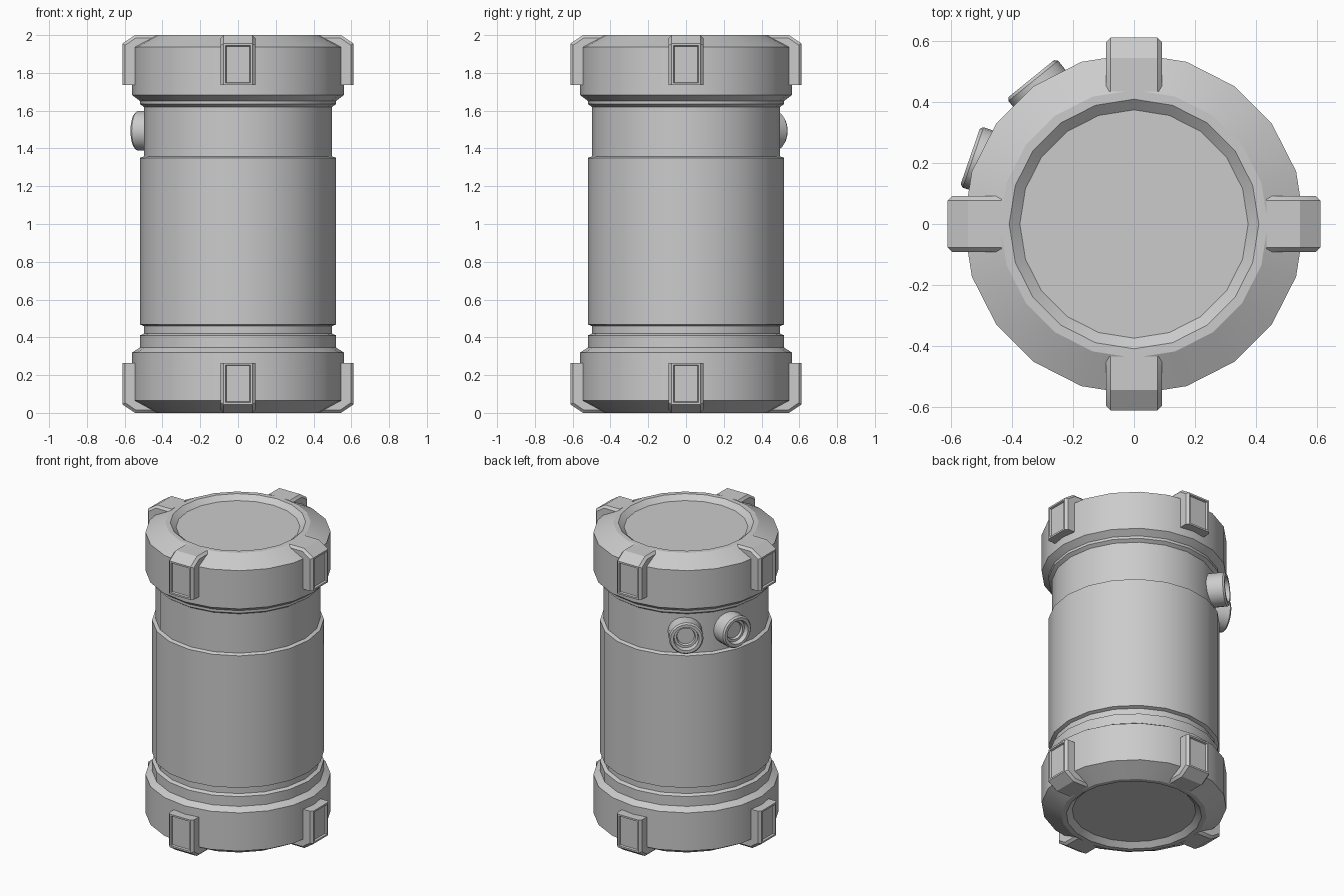
import bpy, bmesh, math
from mathutils import Matrix, Vector

if "Cube" in bpy.data.objects:
    bpy.data.objects.remove(bpy.data.objects["Cube"])


def finish(bm, name, angle=25):
    bmesh.ops.recalc_face_normals(bm, faces=bm.faces)
    me = bpy.data.meshes.new(name)
    bm.to_mesh(me)
    bm.free()
    ob = bpy.data.objects.new(name, me)
    bpy.context.collection.objects.link(ob)
    bpy.ops.object.select_all(action='DESELECT')
    ob.select_set(True)
    bpy.context.view_layer.objects.active = ob
    bpy.ops.object.shade_smooth_by_angle(angle=math.radians(angle))
    return ob


def lathe(name, profile, sides, matrix=Matrix()):
    # Rings from (radius, height) pairs, closed by flat caps
    bm = bmesh.new()
    rings = [[bm.verts.new((r * math.cos(2 * math.pi * i / sides),
                            r * math.sin(2 * math.pi * i / sides), z))
              for i in range(sides)] for r, z in profile]
    for a, b in zip(rings, rings[1:]):
        for i in range(sides):
            j = (i + 1) % sides
            bm.faces.new((a[i], a[j], b[j], b[i]))
    bm.faces.new(rings[0])
    bm.faces.new(rings[-1])
    bmesh.ops.transform(bm, matrix=matrix, verts=bm.verts)
    return finish(bm, name)


# Canister: bottom cap, grooved neck, barrel, upper neck, top cap
lathe("canister_body", [
    (0.375, 0.03), (0.41, 0), (0.44, 0), (0.56, 0.065), (0.56, 0.32),
    (0.52, 0.345), (0.52, 0.41), (0.498, 0.42), (0.498, 0.46),
    (0.52, 0.468), (0.52, 1.35), (0.498, 1.358), (0.498, 1.62),
    (0.52, 1.635), (0.52, 1.652), (0.56, 1.682), (0.56, 1.937),
    (0.44, 2), (0.41, 2), (0.375, 1.97)], 20)


# Clamps with a recessed window, four around each cap
def clamp(name, turn, bottom):
    side = [(0.435, 2), (0.545, 2), (0.612, 1.955), (0.612, 1.735),
            (0.5, 1.735), (0.435, 1.9)]
    bm = bmesh.new()
    face = bm.faces.new([bm.verts.new((-0.092, -r, z)) for r, z in side])
    ext = bmesh.ops.extrude_face_region(bm, geom=[face])
    moved = [v for v in ext["geom"] if isinstance(v, bmesh.types.BMVert)]
    bmesh.ops.translate(bm, vec=(0.184, 0, 0), verts=moved)
    bmesh.ops.recalc_face_normals(bm, faces=bm.faces)
    edges = [e for e in bm.edges
             if abs(e.verts[0].co.x - e.verts[1].co.x) < 1e-4
             and max(v.co.z for v in e.verts) > 1.95
             and min(v.co.y for v in e.verts) < -0.54]
    bmesh.ops.bevel(bm, geom=edges, offset=0.015, segments=1, affect='EDGES')
    bm.normal_update()
    front = max((f for f in bm.faces if f.normal.y < -0.95),
                key=lambda f: f.calc_area())
    bmesh.ops.inset_individual(bm, faces=[front], thickness=0.016)
    bmesh.ops.inset_individual(bm, faces=[front], thickness=0.005, depth=-0.012)
    if bottom:
        for v in bm.verts:
            v.co.z = 2 - v.co.z
    bmesh.ops.rotate(bm, cent=(0, 0, 0), verts=bm.verts,
                     matrix=Matrix.Rotation(turn, 3, 'Z'))
    finish(bm, name)


for i in range(4):
    clamp(f"top_clamp_{i + 1}", i * math.pi / 2, False)
    clamp(f"bottom_clamp_{i + 1}", i * math.pi / 2, True)

# Two hollow ports on the upper neck at the back left
port = [(0.105, -0.14), (0.105, -0.01), (0.096, 0), (0.078, 0),
        (0.072, -0.03), (0.058, -0.03), (0.053, -0.045)]
for n, (x, y, deg) in enumerate([(-0.337, 0.478, 129), (-0.538, 0.222, 161)]):
    d = Vector((math.cos(math.radians(deg)), math.sin(math.radians(deg)), 0))
    m = Matrix.Translation((x, y, 1.493)) @ d.to_track_quat('Z', 'Y').to_matrix().to_4x4()
    lathe(f"port_{n + 1}", port, 20, m)
